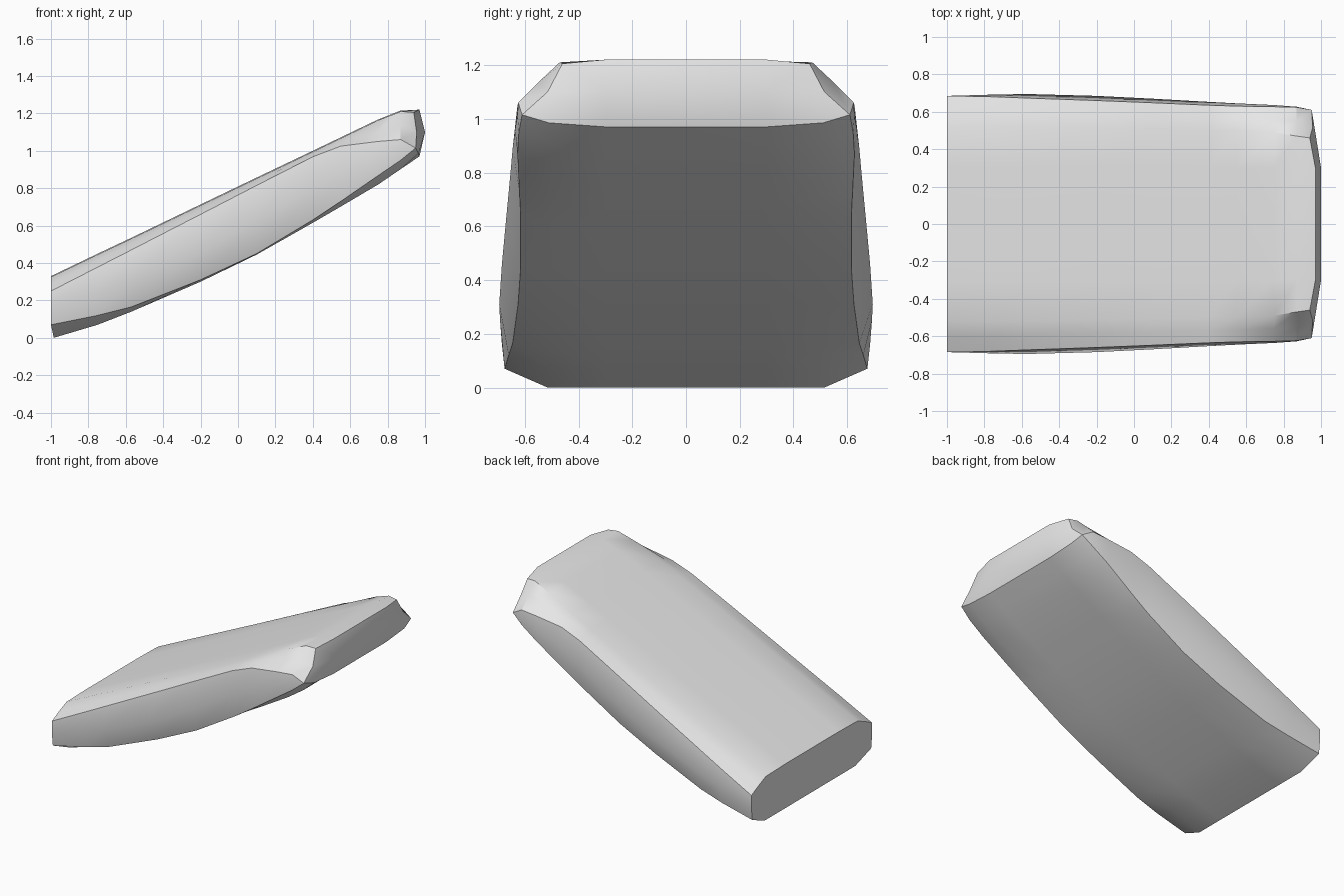
import bpy
import bmesh
import math

cube = bpy.data.objects.get("Cube")
if cube:
    bpy.data.objects.remove(cube, do_unlink=True)

grey = bpy.data.materials.new("plain grey")
grey.use_nodes = True
grey.diffuse_color = (0.8, 0.8, 0.8, 1)
grey.node_tree.nodes["Principled BSDF"].inputs["Base Color"].default_value = (0.8, 0.8, 0.8, 1)

FLAT = 0.3  # half width of the flat middle strip

# Cross-sections along x:
# x, top z, shoulder y, upper edge (y, z), side bulge (y, z), lower edge (y, z), underside (y, z)
SECTIONS = [
    (-1.00, 0.330, 0.52, 0.685, 0.250, 0.685, 0.16, 0.675, 0.070, 0.515, 0.000),
    (-0.75, 0.450, 0.52, 0.680, 0.378, 0.692, 0.25, 0.660, 0.120, 0.50, 0.070),
    (-0.57, 0.535, 0.52, 0.673, 0.470, 0.695, 0.31, 0.645, 0.165, 0.49, 0.140),
    (-0.20, 0.713, 0.51, 0.660, 0.660, 0.685, 0.46, 0.625, 0.310, 0.49, 0.300),
    (0.10, 0.857, 0.51, 0.648, 0.815, 0.670, 0.62, 0.615, 0.450, 0.49, 0.445),
    (0.40, 1.000, 0.50, 0.635, 0.968, 0.653, 0.80, 0.615, 0.630, 0.49, 0.615),
    (0.55, 1.072, 0.50, 0.630, 1.025, 0.645, 0.89, 0.620, 0.730, 0.50, 0.702),
    (0.75, 1.168, 0.49, 0.627, 1.050, 0.636, 0.96, 0.627, 0.868, 0.50, 0.820),
    (0.87, 1.215, 0.47, 0.624, 1.060, 0.627, 1.01, 0.622, 0.950, 0.50, 0.902),
]


def half_ring(x, zt, ys, yu, zu, ym, zm, yl, zl, yb, zb):
    xb = x + 0.015 if x == -1 else x  # the low end leans in slightly at its foot
    zs = zt - 0.005
    return [(x, FLAT, zt), (x, ys, zs), (x, (ys + yu) / 2, (zs + zu) / 2 + 0.003),
            (x, yu, zu), (x, ym, zm), (x, yl, zl), (xb, yb, zb), (xb, FLAT, zb)]


halves = [half_ring(*s) for s in SECTIONS]
# Rim of the raised end, where the side narrows to a point
tip = (0.95, 0.61, 1.015)
halves.append([(0.97, FLAT, 1.22), (0.94, 0.46, 1.205), (0.955, 0.515, 1.10),
               tip, tip, tip, (0.965, 0.51, 0.985), (0.97, FLAT, 0.97)])

bm = bmesh.new()
rings = []
for half in halves:
    left = [bm.verts.new(p) for p in half]
    right = [bm.verts.new((x, -y, z)) for x, y, z in half]
    rings.append(left + right[::-1])

# Skin between the cross-sections
n = len(rings[0])
for a, b in zip(rings, rings[1:]):
    for i in range(n):
        j = (i + 1) % n
        bm.faces.new((a[i], a[j], b[j], b[i]))

# Flat cap on the low end
bm.faces.new(rings[0])

# Bowed cap on the raised end
r = rings[-1]
mid_l = bm.verts.new((1.0, FLAT, 1.10))
mid_r = bm.verts.new((1.0, -FLAT, 1.10))
bm.faces.new((r[0], mid_l, mid_r, r[n - 1]))
bm.faces.new((r[7], r[8], mid_r, mid_l))
for mid, side in ((mid_l, r[:8]), (mid_r, r[8:][::-1])):
    for i in (0, 1, 2, 5, 6):
        bm.faces.new((mid, side[i], side[i + 1]))

bmesh.ops.remove_doubles(bm, verts=bm.verts, dist=0.0005)
bmesh.ops.recalc_face_normals(bm, faces=bm.faces)

mesh = bpy.data.meshes.new("slanted_pad")
bm.to_mesh(mesh)
bm.free()
mesh.materials.append(grey)
pad = bpy.data.objects.new("slanted_pad", mesh)
bpy.context.collection.objects.link(pad)

# Soft faces with crisp rims
bpy.ops.object.select_all(action="DESELECT")
pad.select_set(True)
bpy.context.view_layer.objects.active = pad
bpy.ops.object.shade_smooth_by_angle(angle=math.radians(32))
